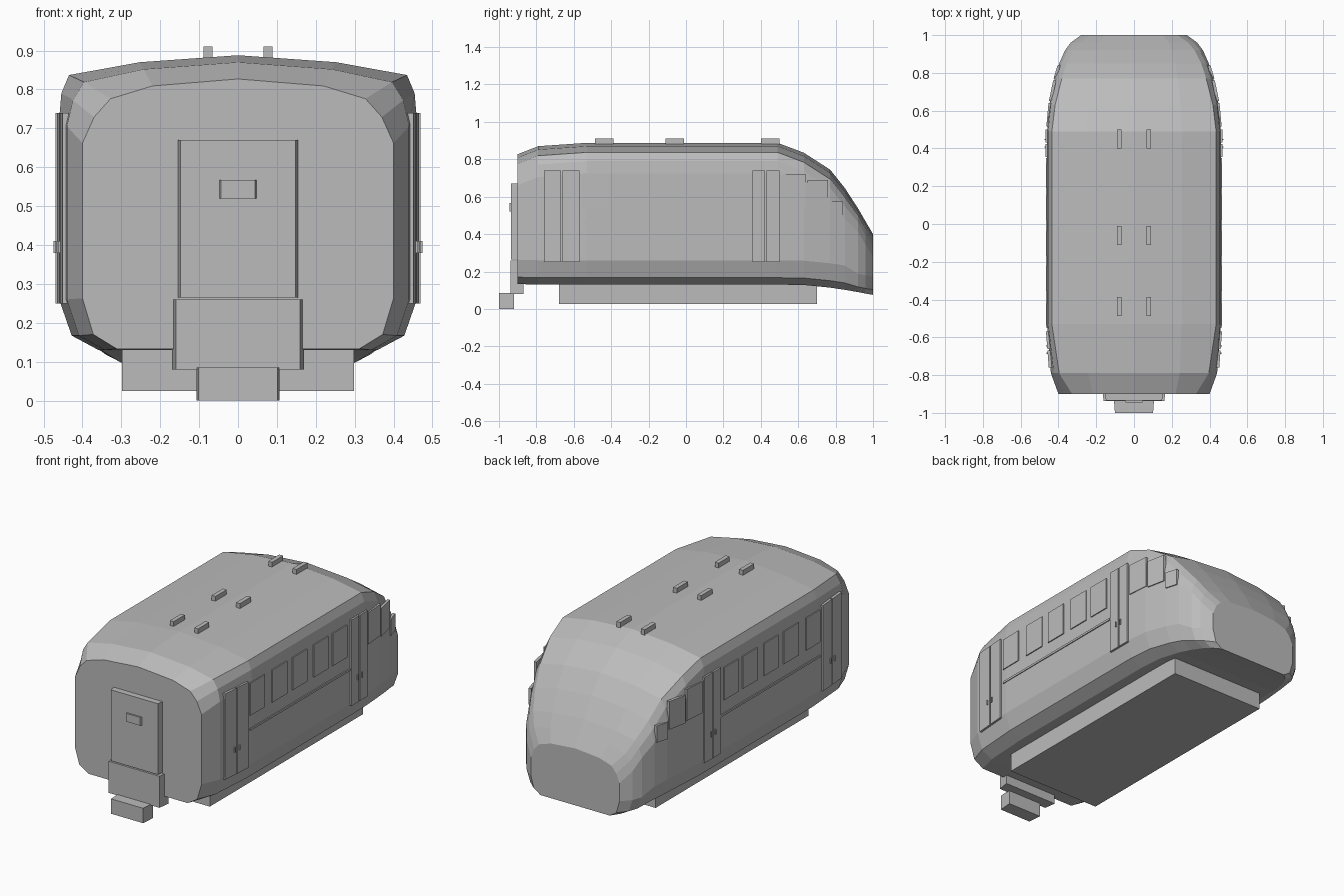
import bpy
import bmesh

cube = bpy.data.objects.get("Cube")
if cube:
    bpy.data.objects.remove(cube)

grey = bpy.data.materials.new("plain_grey")
grey.use_nodes = True
grey.diffuse_color = (0.5, 0.5, 0.5, 1)
grey.node_tree.nodes["Principled BSDF"].inputs["Base Color"].default_value = (0.5, 0.5, 0.5, 1)


def finish(name, bm):
    bmesh.ops.recalc_face_normals(bm, faces=bm.faces)
    mesh = bpy.data.meshes.new(name)
    bm.to_mesh(mesh)
    bm.free()
    mesh.materials.append(grey)
    obj = bpy.data.objects.new(name, mesh)
    bpy.context.collection.objects.link(obj)
    return obj


def loft(name, rings):
    """Skin a row of closed rings and cap both ends."""
    bm = bmesh.new()
    loops = [[bm.verts.new(p) for p in ring] for ring in rings]
    n = len(loops[0])
    for a, b in zip(loops, loops[1:]):
        for i in range(n):
            j = (i + 1) % n
            bm.faces.new((a[i], a[j], b[j], b[i]))
    bm.faces.new(loops[0])
    bm.faces.new(loops[-1])
    return finish(name, bm)


def box(name, x0, x1, y0, y1, z0, z1, inset=0.0):
    """Box whose -y face may be slightly narrower in x."""
    def rect(y, a, b):
        return [(a, y, z0), (b, y, z0), (b, y, z1), (a, y, z1)]
    return loft(name, [rect(y0, x0 + inset, x1 - inset), rect(y1, x0, x1)])


# Body stations: y, half width, roof height, floor height, shoulder ratio
STATIONS = [
    (-0.90, 0.400, 0.827, 0.133, 0.82),
    (-0.79, 0.440, 0.870, 0.130, 0.90),
    (-0.53, 0.460, 0.888, 0.130, 0.945),
    (0.49, 0.460, 0.888, 0.130, 0.945),
    (0.63, 0.449, 0.835, 0.128, 0.93),
    (0.77, 0.420, 0.745, 0.114, 0.91),
    (0.85, 0.396, 0.645, 0.102, 0.90),
    (0.92, 0.365, 0.537, 0.090, 0.88),
    (0.96, 0.335, 0.468, 0.082, 0.86),
    (1.00, 0.280, 0.400, 0.075, 0.82),
]


def section(y, w, top, floor, shoulder):
    s = 1 if top > 0.6 else 0.75
    half = [
        (0.78, floor), (0.93, floor + 0.037 * s), (1, floor + 0.13 * s),
        (1, top - 0.165 * s), ((1 + shoulder) / 2 + 0.015, top - 0.098 * s),
        (shoulder, top - 0.051 * s), (0.55, top - 0.018 * s),
    ]
    right = [(w * x, y, z) for x, z in half]
    left = [(-x, y, z) for x, y, z in reversed(right)]
    return right + [(0, y, top)] + left


loft("body_shell", [section(*s) for s in STATIONS])


def side_x(y):
    for a, b in zip(STATIONS, STATIONS[1:]):
        if y <= b[0]:
            t = (y - a[0]) / (b[0] - a[0])
            return a[1] + t * (b[1] - a[1])
    return STATIONS[-1][1]


def side_plate(name, y0, y1, z0, z1, out=0.006):
    """Thin plate following the wall, on both sides."""
    for label, s in (("left", 1), ("right", -1)):
        rings = []
        for y in (y0, y1):
            x = side_x(y)
            a, b = s * (x - 0.01), s * (x + out)
            rings.append([(a, y, z0), (b, y, z0), (b, y, z1), (a, y, z1)])
        loft(f"{label}_{name}", rings)


# Passenger windows and cab windows
for i, (y0, y1) in enumerate([(-0.55, -0.42), (-0.355, -0.22), (-0.17, -0.04),
                              (0.02, 0.15), (0.19, 0.32)]):
    side_plate(f"window_{i + 1}", y0, y1, 0.54, 0.725)
side_plate("cab_window", 0.515, 0.64, 0.54, 0.72)
side_plate("cab_quarter_window", 0.65, 0.76, 0.53, 0.69)
side_plate("cab_corner_window", 0.77, 0.84, 0.48, 0.575)
side_plate("waist_strip", -0.55, 0.35, 0.453, 0.465)

# Double sliding doors with handles
for name, y0, y1 in (("rear_door", -0.76, -0.57), ("forward_door", 0.355, 0.50)):
    mid = (y0 + y1) / 2
    side_plate(name + "_leaf_a", y0, mid - 0.004, 0.25, 0.74, 0.009)
    side_plate(name + "_leaf_b", mid + 0.004, y1, 0.25, 0.74, 0.009)
    for tag, y in (("a", mid - 0.022), ("b", mid + 0.016)):
        side_plate(f"{name}_handle_{tag}", y, y + 0.006, 0.38, 0.41, 0.015)

# Underframe
box("underframe", -0.298, 0.298, -0.68, 0.70, 0.025, 0.15)

# End door, its small window, threshold and step
box("end_door", -0.158, 0.158, -0.935, -0.88, 0.265, 0.67, 0.01)
box("end_door_window", -0.05, 0.05, -0.945, -0.93, 0.52, 0.567, 0.006)
box("threshold", -0.17, 0.17, -0.938, -0.87, 0.08, 0.26, 0.01)
box("step", -0.107, 0.107, -1.0, -0.92, 0.0, 0.085, 0.006)

# Roof vents in pairs
for row, y in enumerate((-0.437, -0.06, 0.45)):
    for side, x in (("left", 0.077), ("right", -0.077)):
        box(f"{side}_roof_vent_{row + 1}", x - 0.012, x + 0.012,
            y - 0.05, y + 0.05, 0.86, 0.91)
